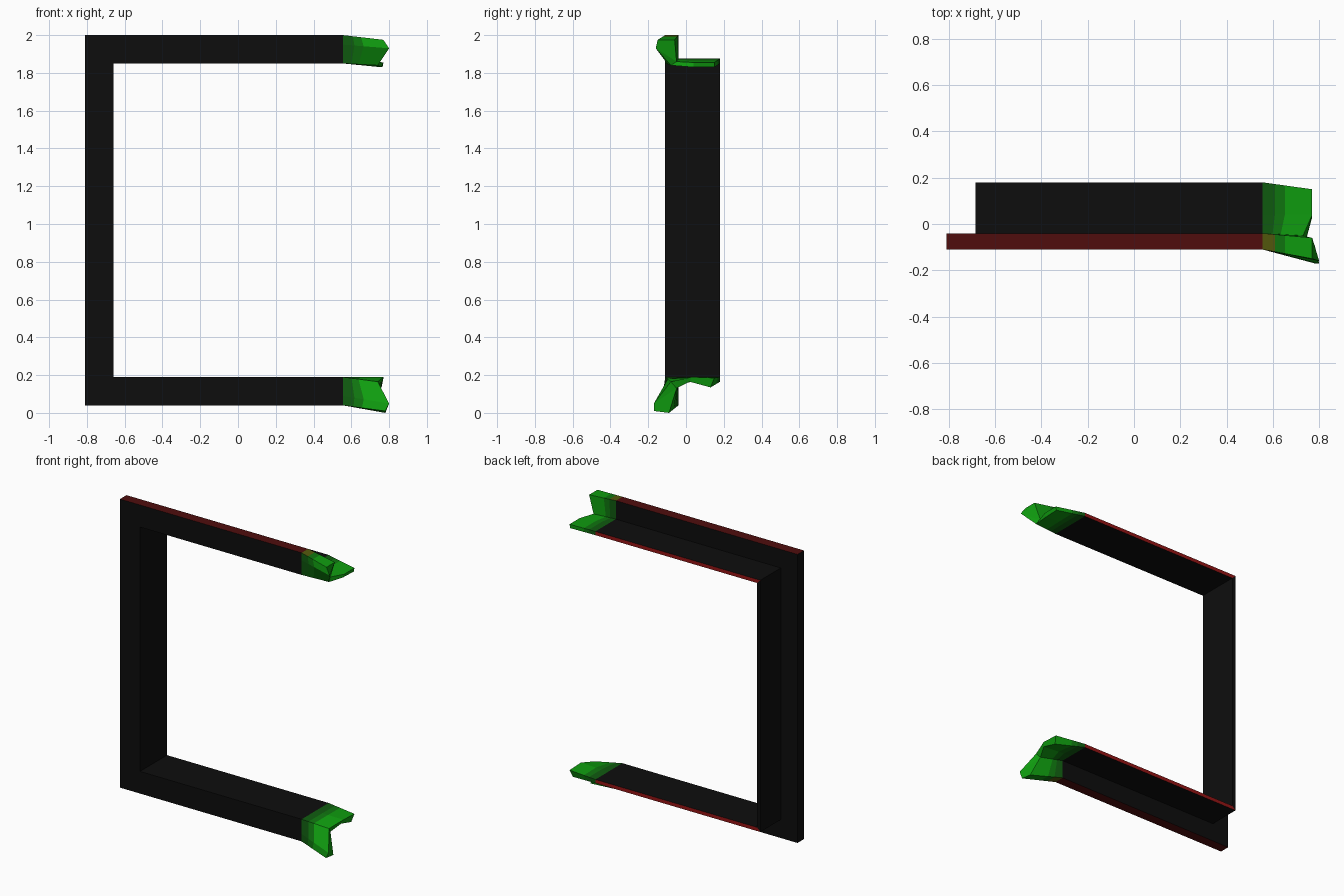
import bpy
import bmesh
from mathutils import Vector

cube = bpy.data.objects.get("Cube")
if cube:
    bpy.data.objects.remove(cube, do_unlink=True)


def material(name, r, g, b):
    m = bpy.data.materials.new(name)
    m.use_nodes = True
    m.diffuse_color = (r, g, b, 1)
    m.node_tree.nodes["Principled BSDF"].inputs["Base Color"].default_value = (r, g, b, 1)
    return m


MATS = [
    material("black", .004, .004, .004),
    material("dark red", .08, .004, .004),
    material("red", .30, .007, .007),
    material("olive", .09, .10, .004),
    material("dark green", .005, .105, .005),
    material("mid green", .005, .18, .005),
    material("bright green", .005, .34, .005),
]
BLACK, DARK_RED, RED, OLIVE, DARK_GREEN, MID_GREEN, BRIGHT_GREEN = range(7)

# L-shaped section: (distance outward from the opening, y)
PROFILE = [(0, -.11), (.1, -.11), (.15, -.11), (.15, -.04), (.025, -.04),
           (.025, .04), (.025, .18), (0, .18), (0, .04)]
OUTER_EDGE, BACK_EDGE = 2, 6
CAP = [(1, 2, 3, 4), (0, 1, 4), (0, 4, 5, 8), (8, 5, 6, 7)]


def section(x, z, dx, dz):
    return [Vector((x + w * dx, y, z + w * dz)) for w, y in PROFILE]


def loft(name, sections, colour, cap=None):
    """Skin a list of matching sections; colour(segment, edge) picks the material."""
    bm = bmesh.new()
    rings = [[bm.verts.new(p) for p in s] for s in sections]
    n = len(PROFILE)
    for s, (a, b) in enumerate(zip(rings, rings[1:])):
        for i in range(n):
            j = (i + 1) % n
            f = bm.faces.new((a[i], a[j], b[j], b[i]))
            f.material_index = colour(s, i)
    if cap is not None:
        for ids in CAP:
            bm.faces.new([rings[-1][i] for i in ids]).material_index = cap
    bmesh.ops.recalc_face_normals(bm, faces=bm.faces)
    me = bpy.data.meshes.new(name)
    bm.to_mesh(me)
    bm.free()
    for m in MATS:
        me.materials.append(m)
    ob = bpy.data.objects.new(name, me)
    bpy.context.collection.objects.link(ob)
    return ob


# Mitred three-sided frame
ARM_END, INNER_X, TOP, BOTTOM = .555, -.66, 1.85, .19
upper_end = section(ARM_END, TOP, 0, 1)
lower_end = section(ARM_END, BOTTOM, 0, -1)


def frame_colour(seg, edge):
    if seg == 1:
        return BLACK
    return {OUTER_EDGE: DARK_RED, BACK_EDGE: RED}.get(edge, BLACK)


loft("frame", [upper_end, section(INNER_X, TOP, -1, 1),
               section(INNER_X, BOTTOM, -1, -1), lower_end], frame_colour)


# Splayed broken ends, banded from dark to bright green
def tip_colour(seg, edge):
    if seg == 0 and edge == OUTER_EDGE:
        return OLIVE
    return (DARK_GREEN, MID_GREEN, BRIGHT_GREEN)[seg]


def tip(name, start, end):
    end = [Vector(p) for p in end]
    rings = [[a.lerp(b, t) for a, b in zip(start, end)] for t in (0, .25, .45, 1)]
    loft(name, rings, tip_colour, BRIGHT_GREEN)


tip("upper_tip", upper_end, [
    (.74, -.08, 1.84), (.80, -.16, 1.93), (.77, -.15, 1.975),
    (.77, -.06, 1.975), (.73, -.05, 1.86), (.77, .04, 1.855),
    (.77, .15, 1.855), (.765, .15, 1.83), (.76, .04, 1.83)])

tip("lower_tip", lower_end, [
    (.74, -.08, .165), (.80, -.17, .05), (.78, -.17, .01),
    (.78, -.09, 0), (.73, -.05, .13), (.76, .02, .165),
    (.76, .13, .135), (.77, .15, .185), (.77, .03, .19)])
